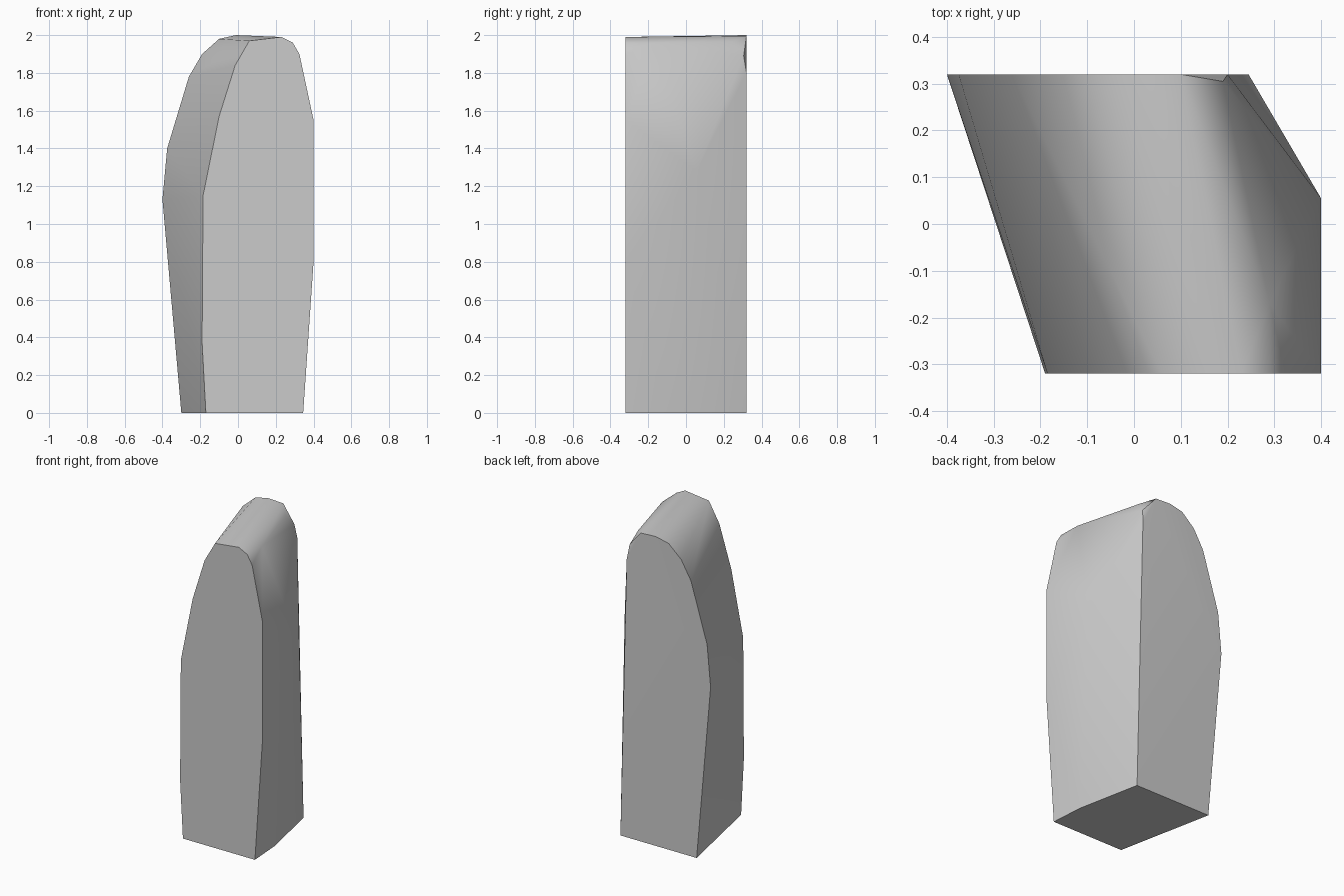
import bpy, bmesh, math

cube = bpy.data.objects.get("Cube")
if cube:
    bpy.data.objects.remove(cube)

HALF_DEPTH = 0.32

# Front and back outlines as (x, z)
front = [(-0.17, 0), (-0.19, 0.37), (-0.185, 1.15), (-0.1, 1.57), (-0.015, 1.84),
         (0.06, 1.97), (0.23, 1.99), (0.29, 1.96), (0.325, 1.9), (0.4, 1.55),
         (0.4, 0.8), (0.345, 0)]
back = [(-0.3, 0), (-0.4, 1.13), (-0.375, 1.4), (-0.26, 1.78), (-0.19, 1.9),
        (-0.1, 1.98), (-0.01, 2.0), (0.1, 1.995), (0.2, 1.8), (0.245, 0)]

# Chipped corners on the left flank and crown
chips = [(0.4, 0.055, 1.28), (0.33, -0.1, 0), (0.29, -0.17, 1.957),
         (0.19, 0.305, 1.89), (0.17, 0.245, 1.965)]

# Wrap the outlines and chips into one faceted block
bm = bmesh.new()
for outline, y in ((front, -HALF_DEPTH), (back, HALF_DEPTH)):
    for x, z in outline:
        bm.verts.new((x, y, z))
for point in chips:
    bm.verts.new(point)
hull = bmesh.ops.convex_hull(bm, input=bm.verts)
loose = {v for v in hull["geom_interior"] + hull["geom_unused"]
         if isinstance(v, bmesh.types.BMVert)}
bmesh.ops.delete(bm, geom=list(loose), context="VERTS")
bmesh.ops.dissolve_limit(bm, angle_limit=math.radians(0.5),
                         verts=bm.verts, edges=bm.edges)
bmesh.ops.recalc_face_normals(bm, faces=bm.faces)

mesh = bpy.data.meshes.new("standing_stone")
bm.to_mesh(mesh)
bm.free()
stone = bpy.data.objects.new("standing_stone", mesh)
bpy.context.collection.objects.link(stone)

# Plain grey stone
grey = bpy.data.materials.new("stone_grey")
grey.use_nodes = True
colour = (0.6, 0.6, 0.6, 1)
grey.diffuse_color = colour
grey.node_tree.nodes["Principled BSDF"].inputs["Base Color"].default_value = colour
mesh.materials.append(grey)

# Soft facets, crisp rims
bpy.ops.object.select_all(action="DESELECT")
stone.select_set(True)
bpy.context.view_layer.objects.active = stone
bpy.ops.object.shade_smooth_by_angle(angle=math.radians(35))
